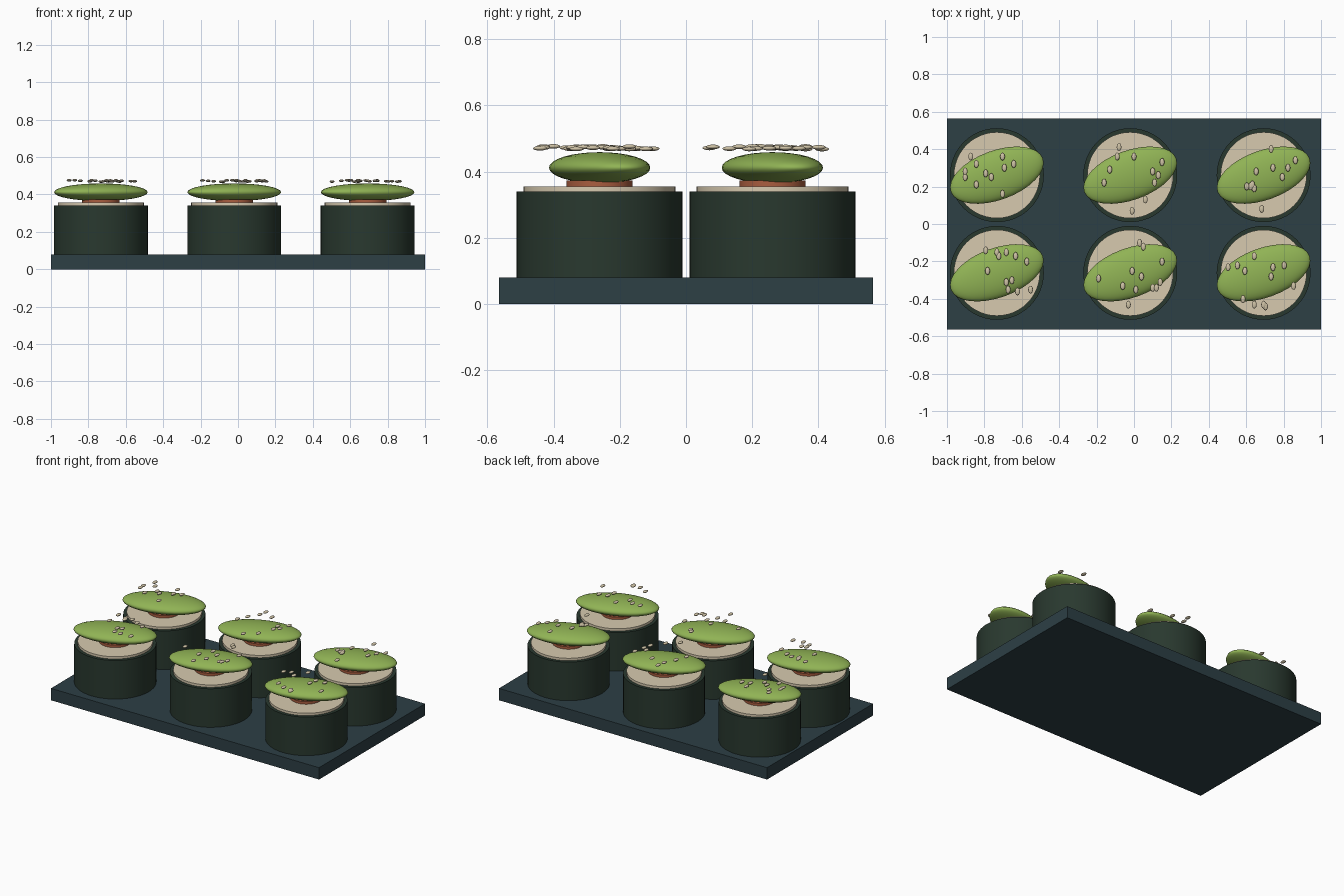
import bpy, math, random

if "Cube" in bpy.data.objects:
    bpy.data.objects.remove(bpy.data.objects["Cube"])

random.seed(4)


def material(name, r, g, b):
    m = bpy.data.materials.new(name)
    m.diffuse_color = (r, g, b, 1)
    m.use_nodes = True
    m.node_tree.nodes["Principled BSDF"].inputs["Base Color"].default_value = m.diffuse_color
    return m


TRAY = material("slate", 0.026, 0.050, 0.060)
NORI = material("seaweed", 0.022, 0.040, 0.028)
RICE = material("rice", 0.68, 0.59, 0.43)
FILL = material("filling", 0.40, 0.11, 0.05)
GREEN = material("avocado", 0.28, 0.45, 0.09)
SEED = material("sesame", 0.62, 0.54, 0.38)


def finish(name, mat, angle=40):
    ob = bpy.context.object
    ob.name = name
    ob.data.materials.append(mat)
    bpy.ops.object.shade_smooth_by_angle(angle=math.radians(angle))
    return ob


def disc(name, mat, x, y, r, z0, z1):
    bpy.ops.mesh.primitive_cylinder_add(vertices=48, radius=r, depth=z1 - z0,
                                        location=(x, y, (z0 + z1) / 2))
    return finish(name, mat)


def ellipsoid(name, mat, loc, size, turn=0, seg=32, rings=16):
    bpy.ops.mesh.primitive_uv_sphere_add(segments=seg, ring_count=rings, radius=1,
                                         location=loc, rotation=(0, 0, turn))
    bpy.context.object.scale = size
    return finish(name, mat, 80)


# Serving tray
bpy.ops.mesh.primitive_cube_add(size=1, location=(0, 0, 0.04))
bpy.context.object.scale = (2, 1.13, 0.08)
finish("tray", TRAY)

# Sesame scatter per roll, in hundredths from the roll centre
SCATTER = [
    [(-6, 12), (0, 11), (5, 11), (1, 9), (10, 9), (16, 6), (-5, 1), (8, -4),
     (5, -5), (6, -9), (11, -10), (18, -9)],
    [(5, 16), (7, 14), (17, 6), (1, 1), (6, -2), (-17, -3), (-4, -7), (3, -9),
     (12, -8), (14, -8), (16, -5), (-1, -17)],
    [(-5, 9), (-19, 3), (-14, 4), (-10, 1), (5, 3), (11, 4), (4, -2), (16, -7),
     (-11, -14), (-5, -17), (0, -17), (1, -18)],
    [(-14, 10), (-11, 6), (-17, 2), (-17, -1), (-11, -5), (-6, 1), (-3, -1),
     (3, 10), (4, 4), (9, 6), (3, -10)],
    [(-6, 15), (-7, 10), (2, 10), (-11, 3), (-14, -4), (12, 2), (15, 0),
     (13, -4), (8, -13), (1, -19), (17, 7)],
    [(4, 14), (17, 8), (13, 4), (5, 4), (10, -1), (-4, 2), (-9, -6), (-7, -6),
     (-5, -7), (-6, -5), (-1, -18)],
]

# Six rolls: two rows of three
for i, spots in enumerate(SCATTER):
    x = -0.733 + 0.713 * (i % 3)
    y = -0.261 if i < 3 else 0.261
    n = i + 1
    disc(f"seaweed_wrap_{n}", NORI, x, y, 0.251, 0.08, 0.34)
    disc(f"rice_{n}", RICE, x, y, 0.23, 0.10, 0.356)
    disc(f"filling_{n}", FILL, x, y, 0.10, 0.12, 0.373)
    ellipsoid(f"avocado_slice_{n}", GREEN, (x, y, 0.412), (0.262, 0.132, 0.047), 0.35)
    for k, (dx, dy) in enumerate(spots):
        z = random.uniform(0.468, 0.477)
        ellipsoid(f"sesame_seed_{n}_{k + 1}", SEED, (x + dx / 100, y + dy / 100, z),
                  (0.013, 0.021, 0.007), 0, 12, 8)
